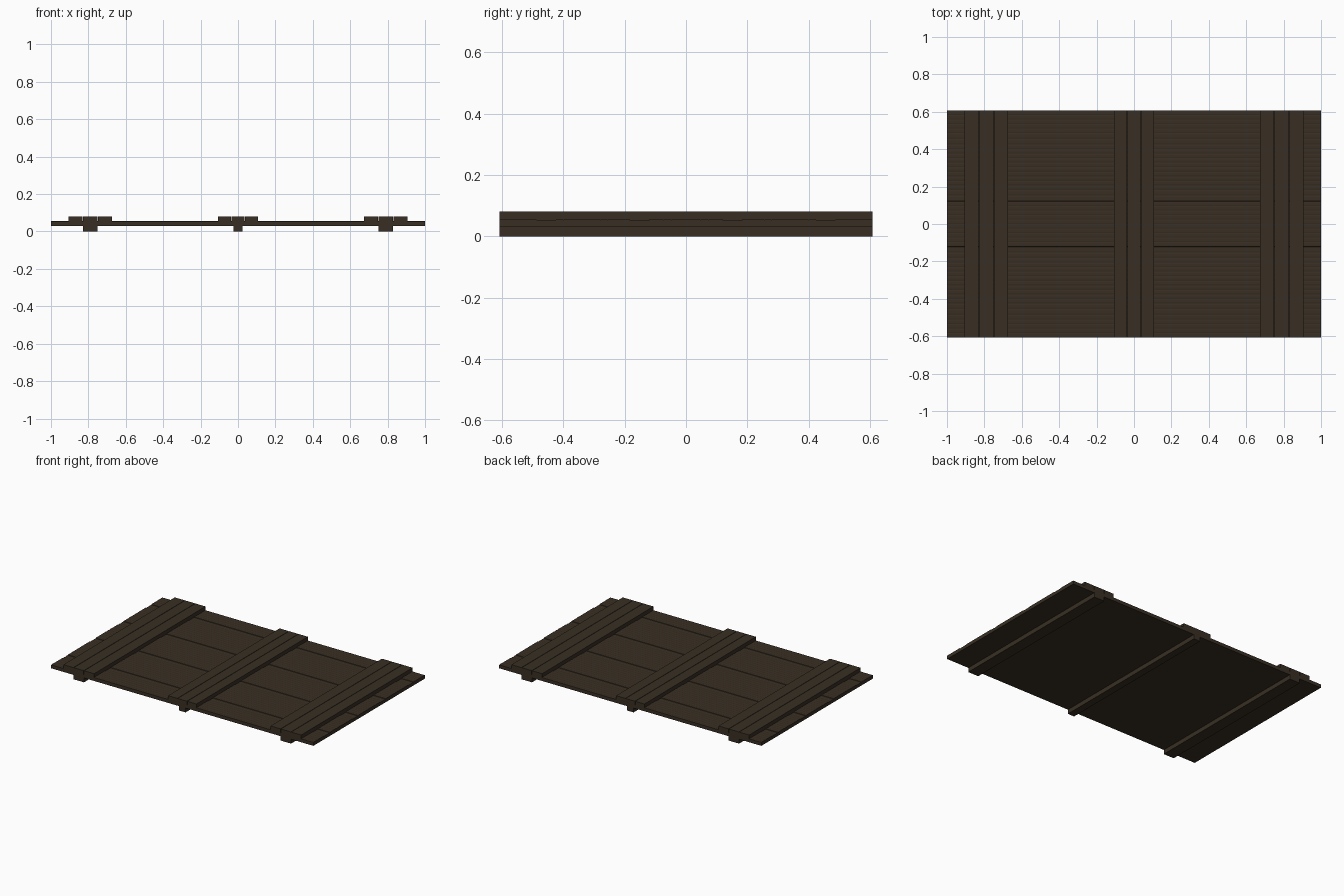
import bpy, bmesh

if "Cube" in bpy.data.objects:
    bpy.data.objects.remove(bpy.data.objects["Cube"])

HALF_Y = 0.607
wood = bpy.data.materials.new("dark_wood")
wood.diffuse_color = (0.04, 0.028, 0.017, 1)
wood.use_nodes = True
wood.node_tree.nodes["Principled BSDF"].inputs["Base Color"].default_value = wood.diffuse_color


def extrude_profile(name, pts, axis, a, b):
    """Extrude a closed 2D profile along x (pts are y,z) or y (pts are x,z)."""
    bm = bmesh.new()
    place = (lambda p, t: (t, p[0], p[1])) if axis == 'x' else (lambda p, t: (p[0], t, p[1]))
    face = bm.faces.new([bm.verts.new(place(p, a)) for p in pts])
    ext = bmesh.ops.extrude_face_region(bm, geom=[face])
    verts = [g for g in ext["geom"] if isinstance(g, bmesh.types.BMVert)]
    d = b - a
    bmesh.ops.translate(bm, verts=verts, vec=(d, 0, 0) if axis == 'x' else (0, d, 0))
    bmesh.ops.recalc_face_normals(bm, faces=bm.faces)
    me = bpy.data.meshes.new(name)
    bm.to_mesh(me)
    bm.free()
    me.materials.append(wood)
    ob = bpy.data.objects.new(name, me)
    bpy.context.collection.objects.link(ob)
    return ob


# Ribbed deck boards, running along x, each with a shallow central channel
BOARD = 2 * HALF_Y / 4
BOTTOM, TOP, RIB = 0.03, 0.055, 0.0012


def ribs(y0, y1, z, n):
    step = (y1 - y0) / n
    pts = []
    for i in range(n):
        y = y0 + i * step
        pts += [(y, z - RIB), (y + step * 0.25, z), (y + step * 0.75, z)]
    return pts + [(y1, z - RIB)]


for i in range(4):
    y0 = -HALF_Y + i * BOARD
    mid, y1 = y0 + BOARD / 2, y0 + BOARD
    profile = [(y1, BOTTOM), (y0, BOTTOM)]
    profile += ribs(y0, mid - 0.031, TOP, 5)
    profile += ribs(mid - 0.030, mid + 0.030, TOP - 0.003, 2)
    profile += ribs(mid + 0.031, y1, TOP, 5)
    extrude_profile(f"deck_board_{i + 1}", profile, 'x', -1, 1)


def rail(name, x0, x1, z0, z1):
    extrude_profile(name, [(x0, z0), (x1, z0), (x1, z1), (x0, z1)], 'y', -HALF_Y, HALF_Y)


# Three slats on top and one bearer below, at each of three stations
for label, cx, pitch, bearer in (("left", -0.79, 0.079, 0.08),
                                 ("middle", 0, 0.073, 0.05),
                                 ("right", 0.79, 0.079, 0.08)):
    for k in (-1, 0, 1):
        c, h = cx + k * pitch, pitch / 2 - 0.0015
        rail(f"{label}_top_slat_{k + 2}", c - h, c + h, TOP - 0.005, 0.08)
    rail(f"{label}_bearer", cx - bearer / 2, cx + bearer / 2, 0, BOTTOM)
